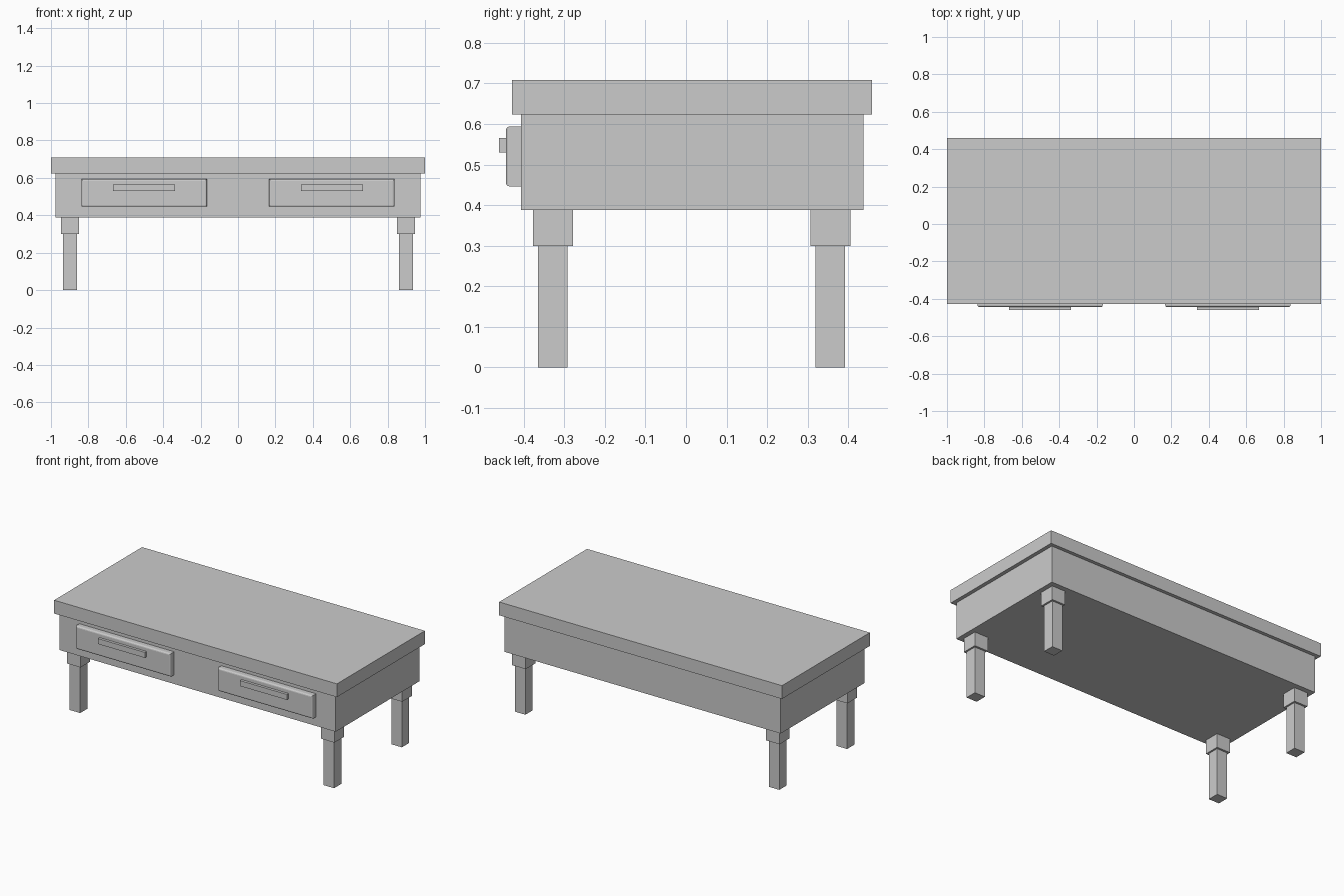
import bpy, bmesh

if "Cube" in bpy.data.objects:
    bpy.data.objects.remove(bpy.data.objects["Cube"])


def box(name, x, y, z, bevel=0.0):
    """Box from (min, max) ranges; bevel rounds the edges of the -y face."""
    bm = bmesh.new()
    bmesh.ops.create_cube(bm, size=1)
    for v in bm.verts:
        v.co = [r[0] if c < 0 else r[1] for c, r in zip(v.co, (x, y, z))]
    if bevel:
        front = [e for e in bm.edges if all(abs(v.co.y - y[0]) < 1e-5 for v in e.verts)]
        bmesh.ops.bevel(bm, geom=front, offset=bevel, segments=3, profile=0.5,
                        affect='EDGES')
    bmesh.ops.recalc_face_normals(bm, faces=bm.faces)
    mesh = bpy.data.meshes.new(name)
    bm.to_mesh(mesh)
    bm.free()
    obj = bpy.data.objects.new(name, mesh)
    bpy.context.collection.objects.link(obj)
    return obj


def around(c, half):
    return (c - half, c + half)


# Table top and drawer case
box("table_top", (-1, 1), (-0.429, 0.459), (0.624, 0.709))
box("drawer_case", (-0.976, 0.976), (-0.407, 0.437), (0.388, 0.624))

for side, s in (("left", -1), ("right", 1)):
    # Drawer front with rounded face edges, and its bar handle
    cx = s * 0.502
    box(f"{side}_drawer_front", around(cx, 0.335), (-0.444, -0.407), (0.446, 0.594), 0.01)
    box(f"{side}_drawer_handle", around(cx, 0.166), (-0.461, -0.444), (0.53, 0.565))

    # Legs: wide collar block above a slimmer post
    for end, cy in (("front", -0.328), ("back", 0.356)):
        lx = s * 0.898
        box(f"{end}_{side}_leg_collar", around(lx, 0.048), around(cy, 0.049), (0.299, 0.388))
        box(f"{end}_{side}_leg", around(lx, 0.037), around(cy, 0.0365), (0, 0.299))
